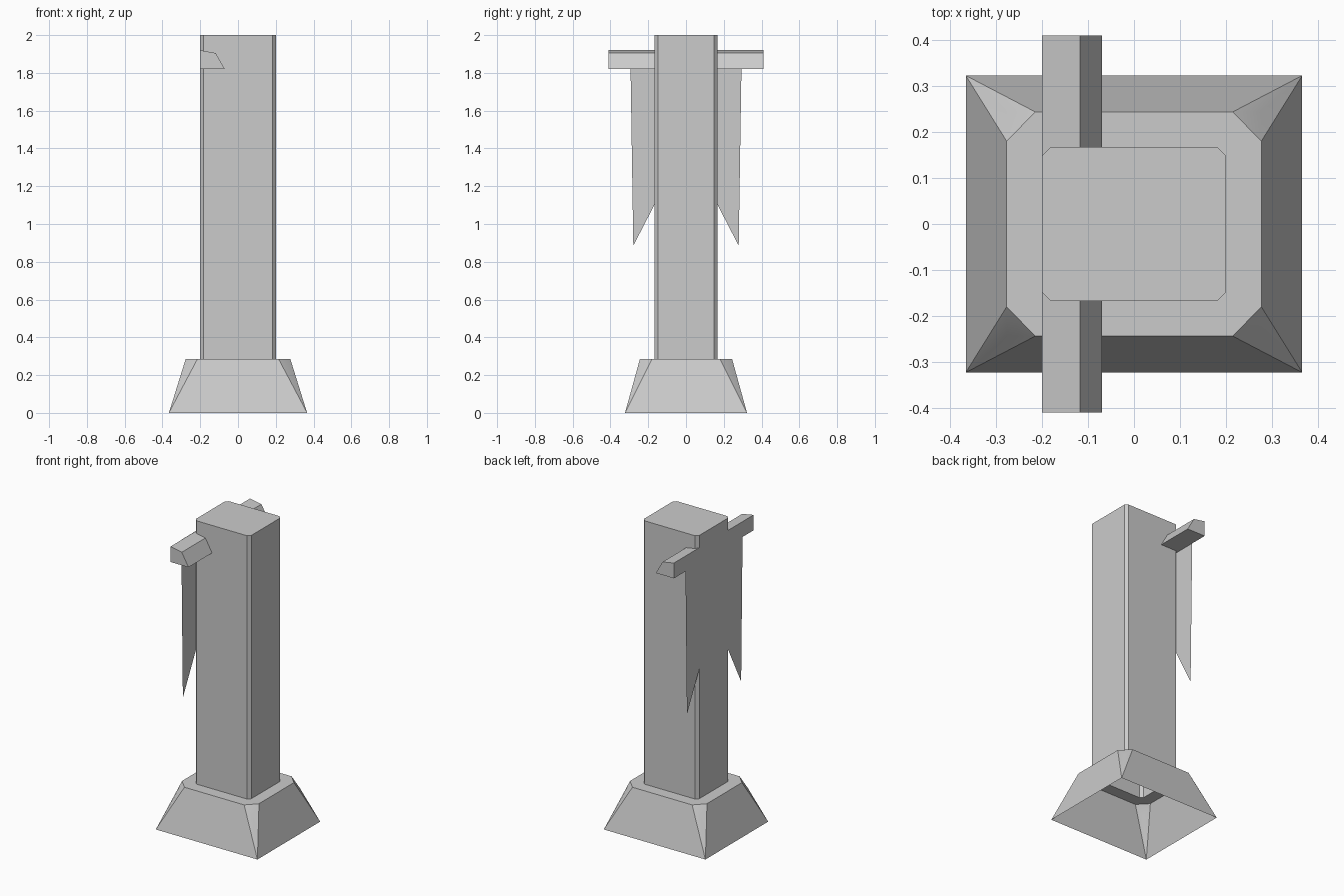
import bpy

if "Cube" in bpy.data.objects:
    bpy.data.objects.remove(bpy.data.objects["Cube"])


def make(name, verts, faces, smooth=False):
    me = bpy.data.meshes.new(name)
    me.from_pydata(verts, [], faces)
    me.update()
    ob = bpy.data.objects.new(name, me)
    bpy.context.collection.objects.link(ob)
    if smooth:
        bpy.ops.object.select_all(action='DESELECT')
        ob.select_set(True)
        bpy.context.view_layer.objects.active = ob
        bpy.ops.object.shade_smooth_by_angle(angle=0.52)
    return ob


def octagon(x, y, cx, cy, z):
    # rectangle with cut corners, counter-clockwise, starting at the front edge
    return [(-x + cx, -y, z), (x - cx, -y, z), (x, -y + cy, z), (x, y - cy, z),
            (x - cx, y, z), (-x + cx, y, z), (-x, y - cy, z), (-x, -y + cy, z)]


BASE_TOP = 0.285

# pillar: chamfered shaft, capped on top and open below
ring_low = octagon(0.2, 0.167, 0.018, 0.018, BASE_TOP)
ring_high = octagon(0.2, 0.167, 0.018, 0.018, 2.0)
faces = [(i, (i + 1) % 8, (i + 1) % 8 + 8, i + 8) for i in range(8)]
make("pillar", ring_low + ring_high, faces + [tuple(range(8, 16))])

# base: hollow flared plinth with clipped upper corners and a ledge around the shaft
signs = [(-1, -1), (1, -1), (1, 1), (-1, 1)]
rim = octagon(0.277, 0.244, 0.062, 0.064, BASE_TOP)            # 0-7
corners = [(sx * 0.277, sy * 0.244, 0.222) for sx, sy in signs]  # 8-11
feet = [(sx * 0.366, sy * 0.323, 0) for sx, sy in signs]         # 12-15
faces = []
for i in range(4):
    j = (i + 1) % 4
    a, b, c = 2 * i, 2 * i + 1, (2 * i + 2) % 8
    faces += [(12 + i, 12 + j, b, a),      # sloping wall
              (12 + i, a, 8 + i),          # wall slivers beside the clips
              (12 + j, 8 + j, b),
              (8 + j, c, b)]               # corner clip
faces += [(i, (i + 1) % 8, (i + 1) % 8 + 16, i + 16) for i in range(8)]
make("base", rim + corners + feet + ring_low, faces, smooth=True)

# crossbar: sloped profile running along y
profile = [(-0.2, 1.82), (-0.07, 1.82), (-0.118, 1.905), (-0.2, 1.92)]
verts = [(x, y, z) for y in (-0.41, 0.41) for x, z in profile]
faces = [(i, (i + 1) % 4, (i + 1) % 4 + 4, i + 4) for i in range(4)]
make("crossbar", verts, faces + [(0, 1, 2, 3), (7, 6, 5, 4)])

# banner: single swallow-tailed sheet on the left face
X = -0.202
verts = [(X, 0, 1.92), (X, 0, 1.425)]
for s in (-1, 1):
    verts += [(X, s * 0.295, 1.92), (X, s * 0.279, 0.885)]
make("banner", verts, [(0, 2, 3, 1), (0, 1, 5, 4)])
